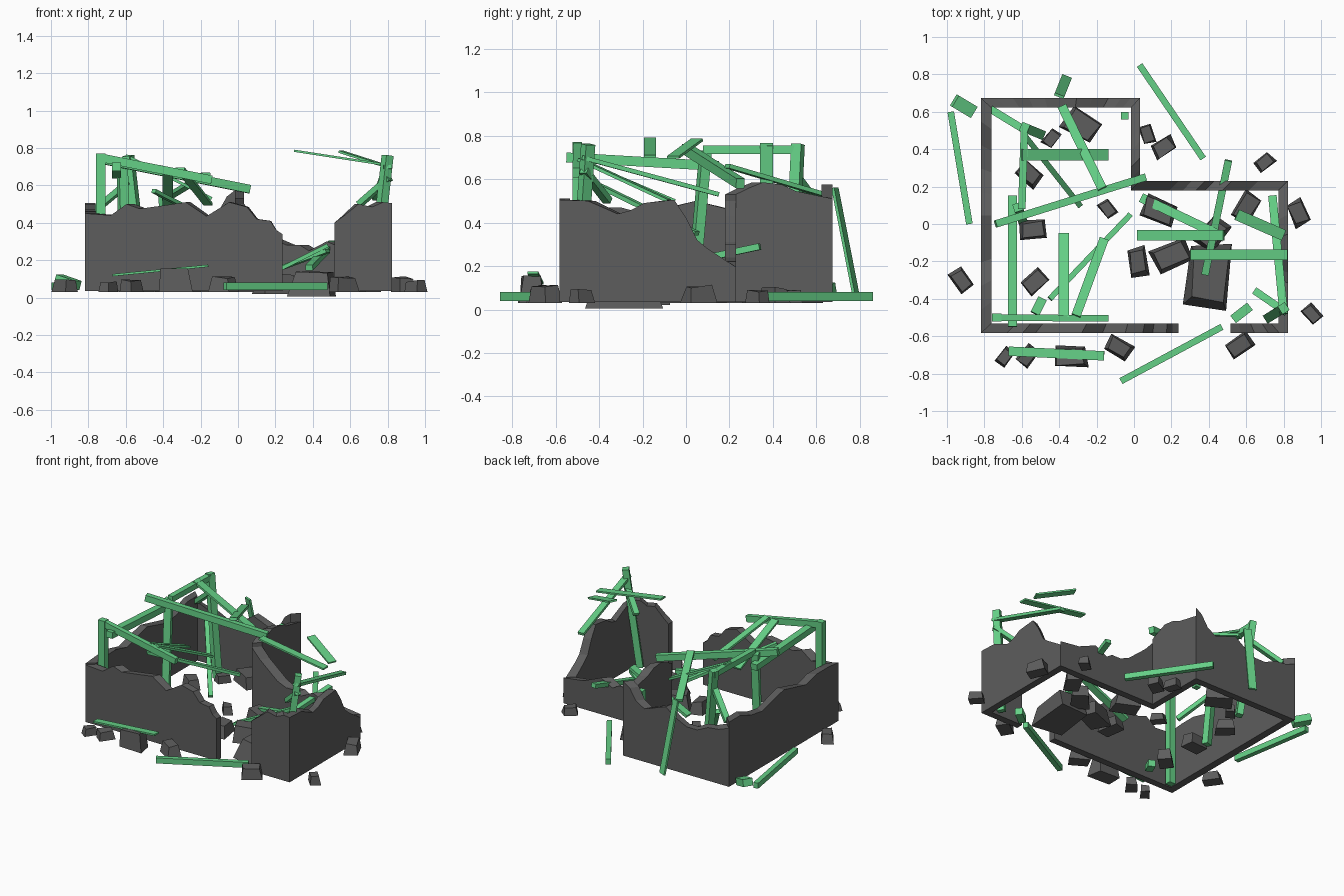
import bpy, bmesh, random
from mathutils import Vector, Matrix

random.seed(4)
BASE = 0.035


def material(name, color):
    m = bpy.data.materials.new(name)
    m.diffuse_color = (*color, 1)
    return m


wood = material("wood", (0.13, 0.63, 0.24))
stone = material("stone", (0.11, 0.11, 0.11))


def finish(name, bm, mat):
    bmesh.ops.recalc_face_normals(bm, faces=bm.faces)
    me = bpy.data.meshes.new(name)
    bm.to_mesh(me)
    bm.free()
    me.materials.append(mat)
    ob = bpy.data.objects.new(name, me)
    bpy.context.collection.objects.link(ob)
    return ob


def wall(name, o0, o1, i0, i1, heights):
    """Mitred wall with a broken top; heights = (fraction along, z)."""
    bm = bmesh.new()
    rings = []
    for t, z in heights:
        ring = []
        for a, b, top in ((o0, o1, 0), (o0, o1, 1), (i0, i1, 1), (i0, i1, 0)):
            p = Vector(a).lerp(Vector(b), t)
            ring.append(bm.verts.new((p.x, p.y, z if top else BASE)))
        rings.append(ring)
    for r, s in zip(rings, rings[1:]):
        for k in range(4):
            bm.faces.new((r[k], r[(k + 1) % 4], s[(k + 1) % 4], s[k]))
    bm.faces.new(rings[0])
    bm.faces.new(rings[-1])
    finish(name, bm, stone)


def beam(name, a, b, w=0.05, h=0.045):
    """Square timber between two points, w across and h deep."""
    a, b = Vector(a), Vector(b)
    d = (b - a).normalized()
    side = d.cross(Vector((0, 0, 1)))
    side = side.normalized() if side.length > 0.01 else Vector((1, 0, 0))
    up = side.cross(d)
    bm = bmesh.new()
    ends = []
    for p in (a, b):
        ends.append([bm.verts.new(p + side * sx * w / 2 + up * sz * h / 2)
                     for sx, sz in ((-1, -1), (1, -1), (1, 1), (-1, 1))])
    for k in range(4):
        bm.faces.new((ends[0][k], ends[0][(k + 1) % 4], ends[1][(k + 1) % 4], ends[1][k]))
    bm.faces.new(ends[0])
    bm.faces.new(ends[1])
    finish(name, bm, wood)


def rock(name, x, y, size, angle, length=1.25, z0=0.03, h=None):
    """Rubble block: tapered cube with shifted corners and a flat bottom."""
    bm = bmesh.new()
    bmesh.ops.create_cube(bm, size=1)
    h = h or min(0.09, size * 0.7)
    for v in bm.verts:
        top = v.co.z > 0
        taper = 0.78 if top else 1.0
        v.co.x *= size * length * taper * random.uniform(0.85, 1.12)
        v.co.y *= size * 0.85 * taper * random.uniform(0.85, 1.12)
        v.co.z *= h * (random.uniform(0.8, 1.2) if top else 1)
    bmesh.ops.rotate(bm, verts=bm.verts, matrix=Matrix.Rotation(angle, 3, 'Z'))
    bmesh.ops.translate(bm, verts=bm.verts, vec=(x, y, z0 + h / 2))
    finish(name, bm, stone)


# Broken L-shaped walls, following the outline from the doorway round
outer = [(.515, -.583), (.823, -.583), (.823, .23), (.033, .23), (.033, .673),
         (-.817, .673), (-.817, -.583), (.237, -.583)]
inner = [(.515, -.533), (.773, -.533), (.773, .18), (-.015, .18), (-.015, .623),
         (-.763, .623), (-.763, -.533), (.237, -.533)]
walls = [
    ("front_right_wall", [(0, .40), (.18, .44), (.42, .50), (.66, .485), (.85, .51), (1, .505)]),
    ("right_wall", [(0, .505), (.16, .50), (.26, .465), (.33, .44), (.40, .455), (.48, .49),
                    (.65, .505), (.72, .42), (.78, .32), (.84, .28), (1, .195)]),
    ("back_right_wall", [(0, .22), (.2, .24), (.38, .30), (.5, .25), (.56, .28), (.65, .28),
                         (.74, .31), (.83, .37), (.92, .43), (1, .50)]),
    ("step_wall", [(0, .53), (.14, .56), (.28, .585), (.48, .575), (.62, .545), (1, .51)]),
    ("back_wall", [(0, .575), (.06, .54), (.12, .46), (.2, .42), (.3, .45), (.4, .48), (.5, .42),
                   (.6, .38), (.7, .38), (.8, .42), (.9, .43), (1, .46)]),
    ("left_wall", [(0, .505), (.1, .505), (.2, .46), (.3, .44), (.4, .47), (.5, .50), (.6, .47),
                   (.7, .44), (.8, .47), (.9, .47), (1, .46)]),
    ("front_left_wall", [(0, .45), (.13, .44), (.21, .50), (.275, .475), (.38, .49), (.51, .51),
                         (.615, .435), (.73, .51), (.82, .485), (.87, .42), (.94, .41),
                         (.97, .36), (1, .34)]),
]
for k, (name, prof) in enumerate(walls):
    wall(name, outer[k], outer[k + 1], inner[k], inner[k + 1], prof)

# Upright posts
beam("front_left_post", (-.733, -.5, .035), (-.733, -.5, .77))
beam("back_left_post", (-.50, .48, .035), (-.585, .515, .76))
beam("left_mid_post", (-.60, .03, .05), (-.62, .09, .73))
beam("right_post", (.72, -.50, .05), (.80, -.45, .76))
beam("corner_post", (-.05, .58, .035), (-.05, .58, .5), .04, .04)

# Roof timbers over the left room
beam("front_roof_beam", (-.72, -.50, .745), (-.14, -.505, .63), .035)
beam("left_roof_beam", (-.65, -.55, .70), (-.65, .15, .66))
beam("cross_roof_beam", (-.74, 0, .74), (.06, .25, .58), .04)
beam("back_roof_beam", (-.60, .08, .735), (-.585, .53, .735), .04, .04)
beam("fallen_rafter_1", (-.60, .37, .76), (-.14, .37, .53), .06, .015)
beam("fallen_rafter_2", (-.385, .63, .53), (-.17, .19, .66), .05, .02)
beam("fallen_rafter_3", (-.59, .48, .45), (-.29, .10, .10), .03, .03)
beam("fallen_rafter_4", (-.76, .61, .47), (-.58, .50, .62), .04, .03)
beam("fallen_rafter_5", (-.375, -.50, .69), (-.375, -.05, .50), .055, .015)
beam("fallen_rafter_6", (-.31, -.49, .69), (-.16, -.08, .50), .05, .015)
beam("fallen_rafter_7", (-.45, -.40, .57), (-.02, .05, .35), .03, .02)

# Roof timbers over the right room
beam("right_plank_1", (.30, -.165, .785), (.82, -.165, .705), .055, .012)
beam("right_plank_2", (.55, .05, .78), (.80, -.06, .70), .06, .012)
beam("right_rafter", (.74, .15, .53), (.80, -.48, .70), .045, .02)
beam("right_brace", (.65, -.36, .50), (.81, -.47, .64), .04, .03)
beam("fallen_beam_1", (.02, -.06, .05), (.48, -.06, .28), .055, .02)
beam("fallen_beam_2", (.04, .14, .09), (.48, -.07, .25), .05, .02)
beam("fallen_beam_3", (.505, .34, .29), (.38, -.27, .16), .04, .03)

# Timbers lying outside and leaning on the walls
beam("ground_beam_left", (-.98, .60, .06), (-.88, 0, .06), .035, .04)
beam("ground_beam_front", (-.07, -.84, .06), (.47, -.55, .06), .035, .04)
beam("ground_beam_back", (.03, .85, .06), (.37, .35, .06), .035, .04)
beam("front_plank", (-.67, -.68, .12), (-.16, -.705, .17), .05, .012)
beam("leaning_plank", (-.36, .785, .05), (-.40, .685, .56), .055, .014)
beam("stub_1", (-.96, .66, .10), (-.86, .60, .065), .07, .05)
beam("stub_2", (-.53, -.48, .07), (-.49, -.40, .06))
beam("stub_3", (.53, -.51, .06), (.62, -.44, .06), .05, .05)

# Rubble blocks: x, y, size, turn
rubble = [(-.92, -.30, .10, 2.2), (-.53, -.31, .11, .7), (-.54, -.03, .12, .1),
          (-.14, .08, .08, 2.2), (-.44, .46, .08, .9), (-.28, .53, .16, 2.6),
          (-.56, .27, .11, 2.4), (.07, .48, .08, 1.9), (.16, .41, .10, .6),
          (.70, .33, .08, .7), (.88, .06, .11, 2.0), (.95, -.48, .085, 2.3),
          (.56, -.65, .11, .6), (-.08, -.66, .11, 2.6), (-.57, -.71, .09, .9),
          (-.69, -.71, .075, .9), (.13, .07, .15, 2.8), (.02, -.20, .12, 1.7),
          (.42, -.05, .14, .9), (.60, .09, .13, 1.0)]
for k, (x, y, s, a) in enumerate(rubble):
    rock(f"rubble_{k + 1}", x, y, s, a)
rock("slab_large", .40, -.27, .26, 1.45, 1.25, .005, .13)
rock("slab_small", .20, -.17, .15, .4, 1.3, .02, .11)
rock("slab_flat", -.34, -.71, .13, 0, 1.4, .03, .12)
